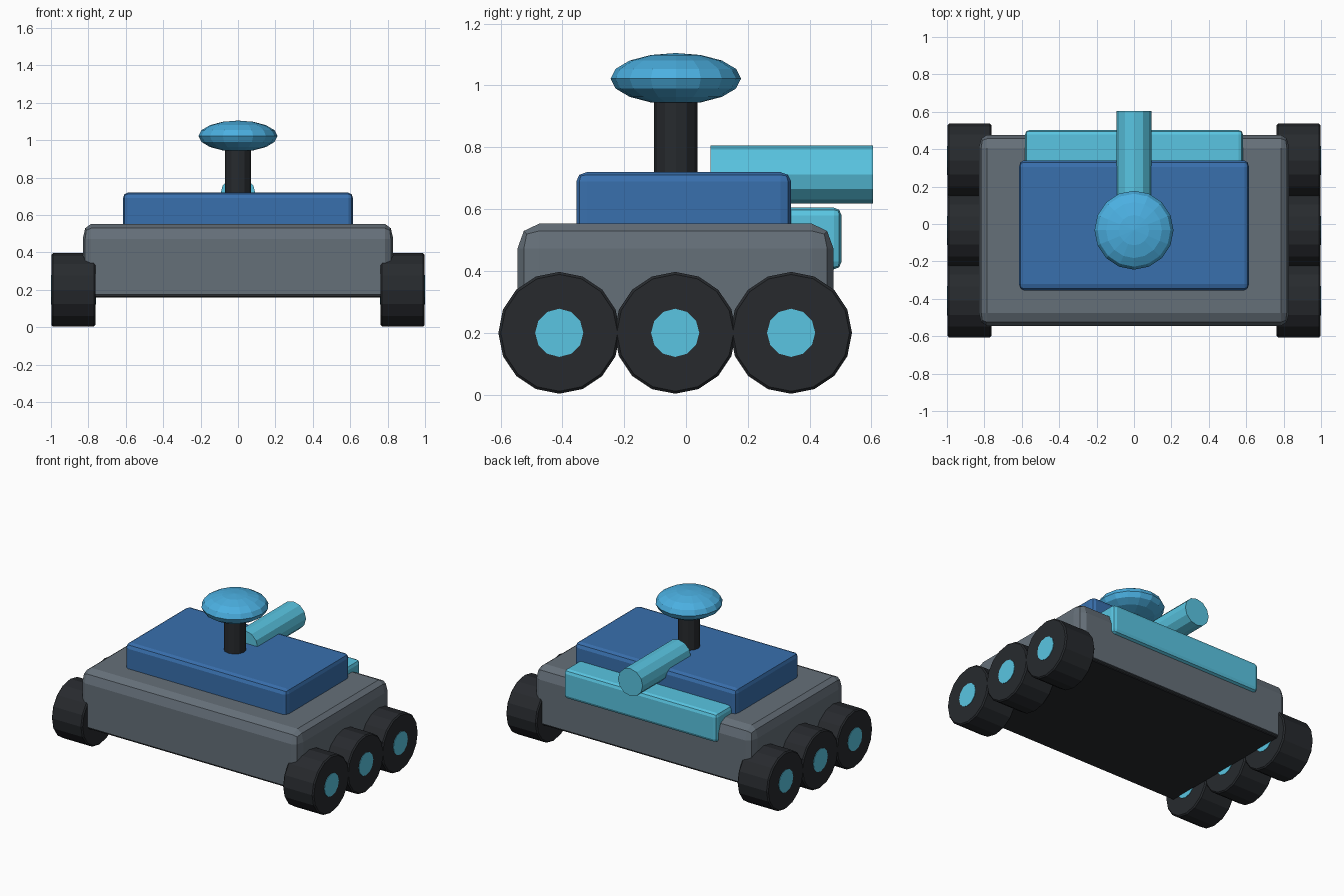
import bpy, bmesh
from math import pi
from mathutils import Matrix, Vector

if "Cube" in bpy.data.objects:
    bpy.data.objects.remove(bpy.data.objects["Cube"])


def paint(name, rgb):
    m = bpy.data.materials.new(name)
    m.diffuse_color = (*rgb, 1)
    m.use_nodes = True
    m.node_tree.nodes["Principled BSDF"].inputs["Base Color"].default_value = m.diffuse_color
    return m


slate = paint("slate", (0.13, 0.16, 0.19))
blue = paint("blue", (0.04, 0.16, 0.42))
cyan = paint("cyan", (0.10, 0.56, 0.76))
sky = paint("sky", (0.07, 0.43, 0.75))
black = paint("black", (0.02, 0.023, 0.027))


def finish(bm, name, mat):
    bmesh.ops.recalc_face_normals(bm, faces=bm.faces)
    me = bpy.data.meshes.new(name)
    bm.to_mesh(me)
    bm.free()
    me.materials.append(mat)
    ob = bpy.data.objects.new(name, me)
    bpy.context.collection.objects.link(ob)
    return ob


def box(name, lo, hi, bev, mat, seg=2, sharp_base=False):
    """Box from corner to corner; bev is the bevel size along each axis."""
    lo, hi, bev = Vector(lo), Vector(hi), Vector(bev)
    dims = [(h - l) / b for h, l, b in zip(hi, lo, bev)]
    bm = bmesh.new()
    bmesh.ops.create_cube(bm, size=1)
    bmesh.ops.scale(bm, vec=dims, verts=bm.verts)
    edges = [e for e in bm.edges
             if not sharp_base or any(v.co.z > 0 for v in e.verts)]
    bmesh.ops.bevel(bm, geom=edges, offset=1, offset_type='OFFSET',
                    segments=seg, profile=0.5, affect='EDGES')
    bmesh.ops.scale(bm, vec=bev, verts=bm.verts)
    bmesh.ops.translate(bm, vec=(lo + hi) / 2, verts=bm.verts)
    return finish(bm, name, mat)


def cylinder(name, centre, r, length, axis, sides, mat, bev=0):
    rot = {'X': Matrix.Rotation(pi / 2, 4, 'Y'),
           'Y': Matrix.Rotation(pi / 2, 4, 'X'),
           'Z': Matrix.Identity(4)}[axis]
    bm = bmesh.new()
    bmesh.ops.create_cone(bm, cap_ends=True, segments=sides, radius1=r,
                          radius2=r, depth=length)
    if bev:
        rims = [e for e in bm.edges if abs(e.verts[0].co.z - e.verts[1].co.z) < 1e-5]
        bmesh.ops.bevel(bm, geom=rims, offset=bev, segments=1, affect='EDGES')
    bmesh.ops.transform(bm, matrix=Matrix.Translation(centre) @ rot, verts=bm.verts)
    return finish(bm, name, mat)


# Chassis with dark underside
box("chassis", (-0.83, -0.545, 0.175), (0.83, 0.477, 0.553),
    (0.045, 0.07, 0.08), slate, sharp_base=True)
box("underside_plate", (-0.815, -0.535, 0.16), (0.815, 0.467, 0.19),
    (0.005, 0.005, 0.005), black, seg=1)

# Upper deck and rear block
box("upper_deck", (-0.615, -0.355, 0.50), (0.615, 0.34, 0.72),
    (0.025, 0.035, 0.03), blue)
box("rear_block", (-0.583, 0.30, 0.405), (0.583, 0.503, 0.605),
    (0.025, 0.025, 0.025), cyan)

# Rear tube
cylinder("rear_tube", (0, 0.3425, 0.712), 0.094, 0.525, 'Y', 12, cyan)

# Mast and dish
cylinder("mast", (0, -0.033, 0.75), 0.07, 0.44, 'Z', 12, black)
bm = bmesh.new()
bmesh.ops.create_uvsphere(bm, u_segments=16, v_segments=8, radius=1)
bmesh.ops.scale(bm, vec=(0.211, 0.211, 0.083), verts=bm.verts)
bmesh.ops.translate(bm, vec=(0, -0.033, 1.022), verts=bm.verts)
finish(bm, "dish", sky)

# Six wheels with hubs passing through
for side, s in (("left", -1), ("right", 1)):
    for place, y in (("front", -0.41), ("middle", -0.035), ("rear", 0.34)):
        c = (s * 0.88, y, 0.2)
        cylinder(f"wheel_{place}_{side}", c, 0.197, 0.234, 'X', 16, black, 0.008)
        cylinder(f"hub_{place}_{side}", c, 0.078, 0.24, 'X', 12, cyan)
